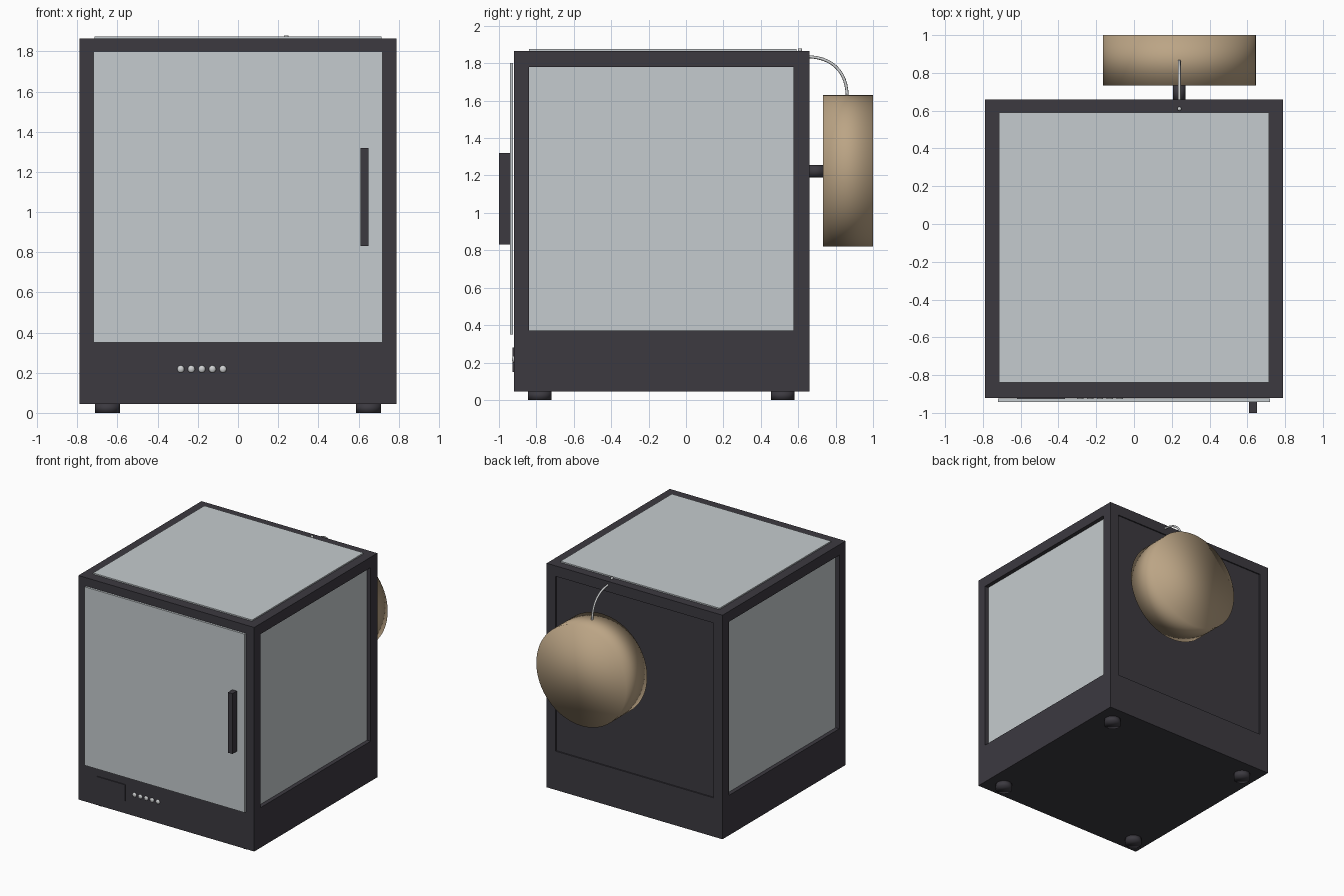
import bpy, bmesh, math
from mathutils import Vector, Matrix

if "Cube" in bpy.data.objects:
    bpy.data.objects.remove(bpy.data.objects["Cube"])


def material(name, rgb):
    m = bpy.data.materials.new(name)
    m.diffuse_color = (*[(c / 255) ** 2.2 for c in rgb], 1)
    m.use_nodes = True
    m.node_tree.nodes["Principled BSDF"].inputs["Base Color"].default_value = m.diffuse_color
    return m


DARK = material("charcoal", (62, 60, 66))
GLASS = material("frosted glass", (196, 202, 205))
TAN = material("tan filament", (186, 163, 132))
SILVER = material("silver", (205, 207, 208))


def finish(name, bm, mat, smooth=False):
    mesh = bpy.data.meshes.new(name)
    bm.to_mesh(mesh)
    bm.free()
    for p in mesh.polygons:
        p.use_smooth = smooth
    mesh.materials.append(mat)
    ob = bpy.data.objects.new(name, mesh)
    bpy.context.collection.objects.link(ob)
    return ob


def box_bm(lo, hi):
    bm = bmesh.new()
    bmesh.ops.create_cube(bm, size=1)
    for v in bm.verts:
        v.co = Vector([lo[i] if v.co[i] < 0 else hi[i] for i in range(3)])
    return bm


def box(name, lo, hi, mat):
    return finish(name, box_bm(lo, hi), mat)


def cylinder(name, center, radius, depth, mat, axis="Z", segments=32, smooth=True):
    bm = bmesh.new()
    rot = Matrix.Rotation(math.pi / 2, 4, "X") if axis == "Y" else Matrix()
    bmesh.ops.create_cone(bm, cap_ends=True, segments=segments, radius1=radius, radius2=radius,
                          depth=depth, matrix=Matrix.Translation(center) @ rot)
    return finish(name, bm, mat, smooth)


# Cabinet with pockets sunk into the sides and back
bm = box_bm((-0.79, -0.92, 0.045), (0.79, 0.66, 1.865))
pockets = [(Vector((1, 0, 0)), (-9, -0.84, 0.37), (9, 0.575, 1.78), 0.035),
           (Vector((-1, 0, 0)), (-9, -0.84, 0.37), (9, 0.575, 1.78), 0.035),
           (Vector((0, 1, 0)), (-0.71, -9, 0.36), (0.71, 9, 1.78), 0.01)]
for n, lo, hi, depth in pockets:
    bm.normal_update()
    face = max(bm.faces, key=lambda f: f.normal.dot(n) * f.calc_area())
    bmesh.ops.inset_individual(bm, faces=[face], thickness=0.01)
    for v in face.verts:
        v.co = Vector([min(max(v.co[i], lo[i]), hi[i]) for i in range(3)])
    floor = bmesh.ops.extrude_discrete_faces(bm, faces=[face])["faces"][0]
    for v in floor.verts:
        v.co -= n * depth
finish("cabinet", bm, DARK)

# Glass panes and door
for side, s in (("right", 1), ("left", -1)):
    a, b = sorted((s * 0.752, s * 0.757))
    box(side + "_pane", (a, -0.84, 0.37), (b, 0.575, 1.78), GLASS)
box("top_pane", (-0.715, -0.84, 1.86), (0.715, 0.59, 1.875), GLASS)
box("front_door", (-0.72, -0.942, 0.35), (0.72, -0.925, 1.80), GLASS)
box("door_handle", (0.61, -1.0, 0.83), (0.65, -0.94, 1.32), DARK)

# Control panel and buttons
box("display_plate", (-0.62, -0.927, 0.15), (-0.365, -0.919, 0.28), DARK)
for i in range(5):
    bm = bmesh.new()
    bmesh.ops.create_uvsphere(bm, u_segments=12, v_segments=8, radius=0.018)
    for v in bm.verts:
        v.co = Vector((v.co.x - 0.285 + 0.0525 * i, v.co.y * 0.6 - 0.92, v.co.z + 0.218))
    finish("button", bm, SILVER, True)

# Feet
for x in (-0.65, 0.65):
    for y in (-0.782, 0.517):
        cylinder("foot", (x, y, 0.0235), 0.063, 0.047, DARK)

# Spool and its holder
cylinder("spool_holder", (0.24, 0.695, 1.222), 0.033, 0.10, DARK, "Y")
cylinder("spool", (0.24, 0.8665, 1.225), 0.405, 0.267, TAN, "Y", 64)

# Feed tube bending from the spool into the cabinet
curve = bpy.data.curves.new("feed_tube", "CURVE")
curve.dimensions = "3D"
curve.bevel_depth = 0.008
curve.bevel_resolution = 2
sp = curve.splines.new("BEZIER")
sp.bezier_points.add(1)
for p, co, left, right in zip(sp.bezier_points,
                              ((0.24, 0.63, 1.835), (0.24, 0.862, 1.62)),
                              ((0.24, 0.58, 1.835), (0.24, 0.862, 1.755)),
                              ((0.24, 0.78, 1.84), (0.24, 0.862, 1.55))):
    p.co, p.handle_left, p.handle_right = co, left, right
curve.materials.append(SILVER)
bpy.context.collection.objects.link(bpy.data.objects.new("feed_tube", curve))

# Tube fitting on the rear top edge
cylinder("tube_fitting", (0.24, 0.61, 1.87), 0.011, 0.02, SILVER, segments=12)
